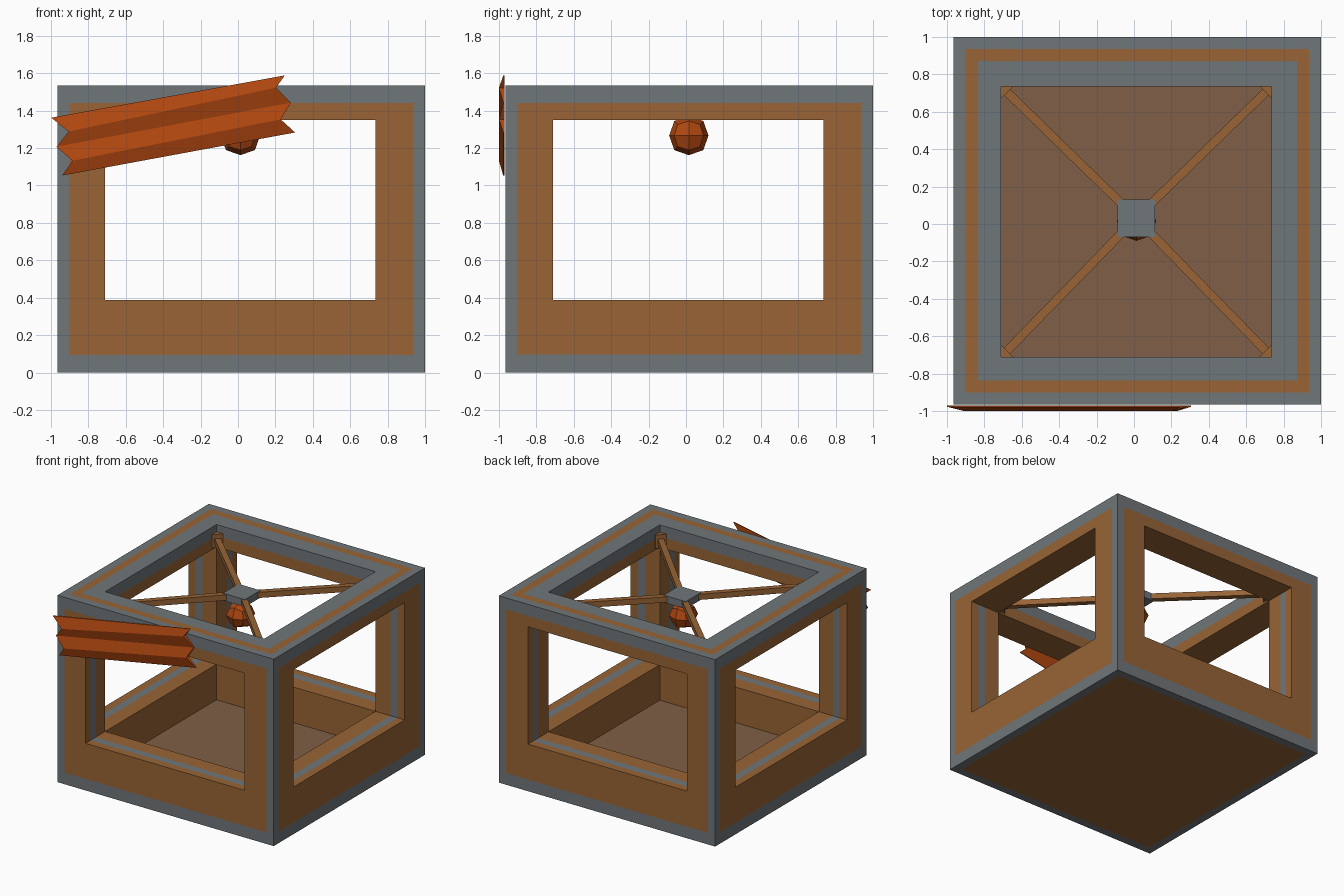
import bpy, bmesh, math
from mathutils import Matrix, Vector

if "Cube" in bpy.data.objects:
    bpy.data.objects.remove(bpy.data.objects["Cube"])


def material(name, rgb):
    m = bpy.data.materials.new(name)
    m.diffuse_color = [((c / 255 + 0.055) / 1.055) ** 2.4 for c in rgb] + [1]
    m.use_nodes = True
    m.node_tree.nodes["Principled BSDF"].inputs["Base Color"].default_value = m.diffuse_color
    return m


GRAY = material("slate gray", (112, 118, 122))
BROWN = material("warm brown", (152, 100, 54))
FLOOR = material("dull brown", (126, 95, 71))
ORANGE = material("burnt orange", (176, 71, 16))


def finish(bm, name, mats):
    bmesh.ops.recalc_face_normals(bm, faces=bm.faces)
    me = bpy.data.meshes.new(name)
    bm.to_mesh(me)
    bm.free()
    for m in mats:
        me.materials.append(m)
    ob = bpy.data.objects.new(name, me)
    bpy.context.collection.objects.link(ob)
    return ob


def box(name, centre, size, mat, turn=0):
    bm = bmesh.new()
    mx = (Matrix.Translation(centre) @ Matrix.Rotation(turn, 4, 'Z')
          @ Matrix.Diagonal((*size, 1)))
    bmesh.ops.create_cube(bm, size=1, matrix=mx)
    return finish(bm, name, [mat])


# Housing: a cell grid whose outer faces are coloured by ring and layer
S = [-0.965, -0.90, -0.837, -0.71, 0.735, 0.87, 0.935, 1.0]
Z = [0, 0.095, 0.387, 1.35, 1.44, 1.535]
AXES = (S, S, Z)


def ring(i):
    return min(i, 6 - i)


def solid(c):
    i, j, k = c
    if not (0 <= i < 7 and 0 <= j < 7 and 0 <= k < 5):
        return False
    if k == 0:
        return True
    if k == 2:
        return i != 3 and j != 3
    return not (i == 3 and j == 3)


def colour(c, axis, d):
    # 0 gray, 1 brown, 2 floor
    k = c[2]
    r = min(ring(c[0]), ring(c[1]))
    if axis == 2:
        if d < 0:
            return 0 if k == 0 and r == 0 else 1
        if k == 0:
            return 2
        return int(r == 1) if k == 4 else int(r != 1)
    side = ring(c[1 - axis])
    outer = c[axis] + d in (-1, 7)
    if outer:
        return 0 if side == 0 or k in (0, 4) else 1
    if k == 4:
        return 0
    return 0 if k == 2 and side == 1 else 1


bm = bmesh.new()
for c in [(i, j, k) for i in range(7) for j in range(7) for k in range(5)]:
    if not solid(c):
        continue
    for axis in range(3):
        for d in (-1, 1):
            n = list(c)
            n[axis] += d
            if solid(n):
                continue
            u, v = (axis + 1) % 3, (axis + 2) % 3
            quad = []
            for a, b in ((0, 0), (1, 0), (1, 1), (0, 1)):
                p = list(c)
                p[axis] += (d + 1) // 2
                p[u] += a
                p[v] += b
                quad.append(bm.verts.new([AXES[t][p[t]] for t in range(3)]))
            if d < 0:
                quad.reverse()
            bm.faces.new(quad).material_index = colour(c, axis, d)
bmesh.ops.remove_doubles(bm, verts=bm.verts, dist=1e-4)
finish(bm, "housing", [GRAY, BROWN, FLOOR])

# Cross struts: four bars with end brackets meeting at a hub plate
hub = Vector((0.012, 0.03, 1.415))
box("hub_plate", hub, (0.2, 0.2, 0.06), GRAY)
for sx, sy, label in ((-1, -1, "front_left"), (1, -1, "front_right"),
                      (-1, 1, "back_left"), (1, 1, "back_right")):
    corner = Vector((0.735 if sx > 0 else -0.71, 0.735 if sy > 0 else -0.71, 1.42))
    start = Vector((hub.x + sx * 0.07, hub.y + sy * 0.07, 1.415))
    span = corner - start
    box("strut_" + label, (start + corner) / 2, (span.length, 0.046, 0.046),
        BROWN, math.atan2(span.y, span.x))
    box("bracket_" + label, corner, (0.09, 0.085, 0.11), BROWN,
        math.atan2(sy, sx))

# Hanging bulb: a cube smoothed once into a 24-sided ball
bm = bmesh.new()
bmesh.ops.create_cube(bm, size=2)
bmesh.ops.subdivide_edges(bm, edges=bm.edges, cuts=1, use_grid_fill=True)
for v in bm.verts:
    n = sum(abs(x) > 0.5 for x in v.co)
    v.co *= {1: 1.0, 2: 0.74, 3: 0.565}[n] * 0.105
    v.co += Vector((0.013, 0.015, 1.267))
finish(bm, "hanging_bulb", [ORANGE])

# Pleated banner across the front, with notched ends (x, z per fold line)
left = [(-0.998, 1.362), (-0.905, 1.288), (-0.97, 1.207), (-0.885, 1.132), (-0.94, 1.053)]
right = [(0.25, 1.588), (0.203, 1.522), (0.283, 1.443), (0.228, 1.353), (0.305, 1.283)]
bm = bmesh.new()
rows = []
for n, (a, b) in enumerate(zip(left, right)):
    y = -1.0 if n % 2 else -0.977
    rows.append([bm.verts.new((p[0], yy, p[1])) for yy in (y, -0.97) for p in (a, b)])
for r, s in zip(rows, rows[1:]):
    bm.faces.new((r[0], r[1], s[1], s[0]))
    bm.faces.new((r[2], r[3], s[3], s[2]))
    bm.faces.new((r[0], r[2], s[2], s[0]))
    bm.faces.new((r[1], r[3], s[3], s[1]))
for r in (rows[0], rows[-1]):
    bm.faces.new((r[0], r[1], r[3], r[2]))
finish(bm, "pleated_banner", [ORANGE])
